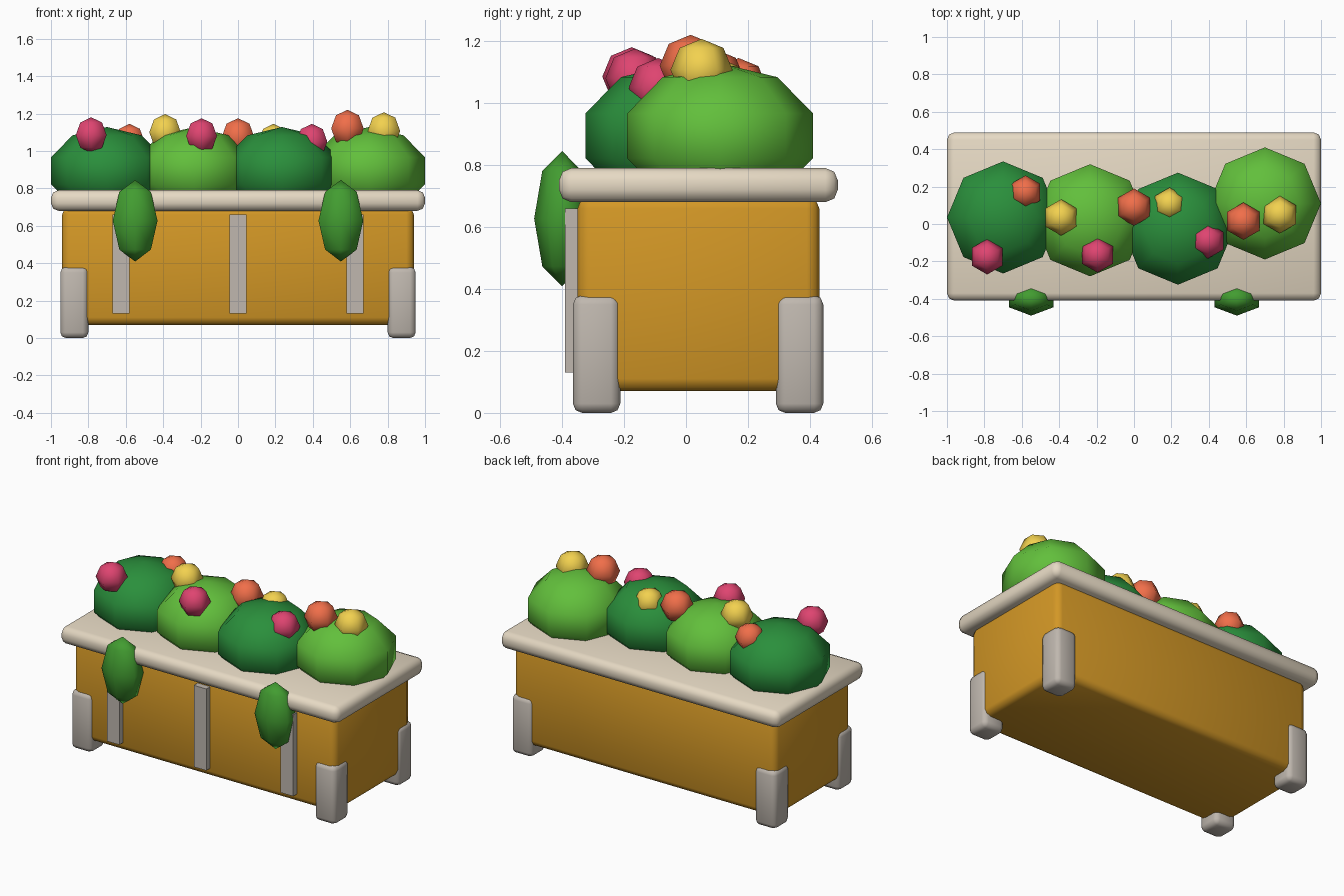
import bpy, bmesh
from mathutils import Matrix, Vector
from math import radians

if "Cube" in bpy.data.objects:
    bpy.data.objects.remove(bpy.data.objects["Cube"])


def material(name, r, g, b):
    # 0-255 display colour to linear
    m = bpy.data.materials.new(name)
    m.diffuse_color = [(c / 255) ** 2.2 for c in (r, g, b)] + [1]
    m.use_nodes = True
    m.node_tree.nodes["Principled BSDF"].inputs["Base Color"].default_value = m.diffuse_color
    return m


ORANGE_WOOD = material("ochre", 210, 150, 42)
STONE = material("cream", 229, 216, 194)
GREY = material("warm_grey", 190, 182, 173)
DARK = material("dark_green", 46, 142, 62)
LIGHT = material("light_green", 98, 190, 62)
LEAF = material("leaf_green", 68, 155, 52)
PETALS = {"pink": material("pink", 222, 70, 112),
          "coral": material("coral", 240, 110, 75),
          "yellow": material("yellow", 242, 208, 80)}


def finish(name, bm, mat, angle):
    me = bpy.data.meshes.new(name)
    bm.to_mesh(me)
    bm.free()
    me.materials.append(mat)
    ob = bpy.data.objects.new(name, me)
    bpy.context.collection.objects.link(ob)
    bpy.ops.object.select_all(action='DESELECT')
    ob.select_set(True)
    bpy.context.view_layer.objects.active = ob
    bpy.ops.object.shade_smooth_by_angle(angle=radians(angle))
    return ob


def block(name, lo, hi, mat, bevel=0.0, segments=2):
    lo, hi = Vector(lo), Vector(hi)
    bm = bmesh.new()
    bmesh.ops.create_cube(bm, size=1, matrix=Matrix.Translation((lo + hi) / 2)
                          @ Matrix.Diagonal((*(hi - lo), 1)))
    if bevel:
        bmesh.ops.bevel(bm, geom=bm.edges[:], offset=bevel, segments=segments,
                        profile=0.5, affect='EDGES')
    return finish(name, bm, mat, 50)


def ball(name, centre, radii, mat, sides, rings):
    bm = bmesh.new()
    bmesh.ops.create_uvsphere(bm, u_segments=sides, v_segments=rings, radius=1,
                              matrix=Matrix.Translation(centre) @ Matrix.Diagonal((*radii, 1)))
    return finish(name, bm, mat, 80)


# Planter body and rim
block("planter_box", (-0.94, -0.35, 0.07), (0.94, 0.43, 0.70), ORANGE_WOOD, 0.04)
block("planter_rim", (-1, -0.41, 0.68), (1, 0.49, 0.79), STONE, 0.04)

# Corner feet
for sx, side in ((-1, "left"), (1, "right")):
    x0, x1 = sorted((sx * 0.80, sx * 0.95))
    for y, end in ((-0.365, "front"), (0.29, "back")):
        block(f"{end}_{side}_foot", (x0, y, 0), (x1, y + 0.153, 0.38), GREY, 0.03)

# Front slats
for i, x in enumerate((-0.625, 0, 0.625)):
    block(f"front_slat_{i + 1}", (x - 0.045, -0.39, 0.13), (x + 0.045, -0.33, 0.66), GREY)

# Bushes
for i, (x, y) in enumerate(((-0.7, 0.035), (-0.235, 0.02), (0.235, -0.025), (0.7, 0.11))):
    ball(f"bush_{i + 1}", (x, y, 0.894), (0.315, 0.315, 0.234), (DARK, LIGHT)[i % 2], 8, 5)

# Hanging leaves
for x, side in ((-0.55, "left"), (0.55, "right")):
    ball(f"hanging_leaf_{side}", (x, -0.4, 0.627), (0.138, 0.09, 0.218), LEAF, 6, 4)

# Flowers
flowers = (("pink", -0.785, -0.175, 1.085, 0.095), ("coral", -0.58, 0.17, 1.055, 0.09),
           ("yellow", -0.39, 0.035, 1.10, 0.097), ("pink", -0.195, -0.165, 1.08, 0.095),
           ("coral", 0.0, 0.09, 1.075, 0.10), ("yellow", 0.19, 0.105, 1.055, 0.09),
           ("pink", 0.395, -0.09, 1.05, 0.095), ("coral", 0.585, 0.015, 1.12, 0.10),
           ("yellow", 0.78, 0.05, 1.107, 0.10))
for i, (colour, x, y, z, r) in enumerate(flowers):
    ball(f"{colour}_flower_{i + 1}", (x, y, z), (r, r, r), PETALS[colour], 6, 4)
